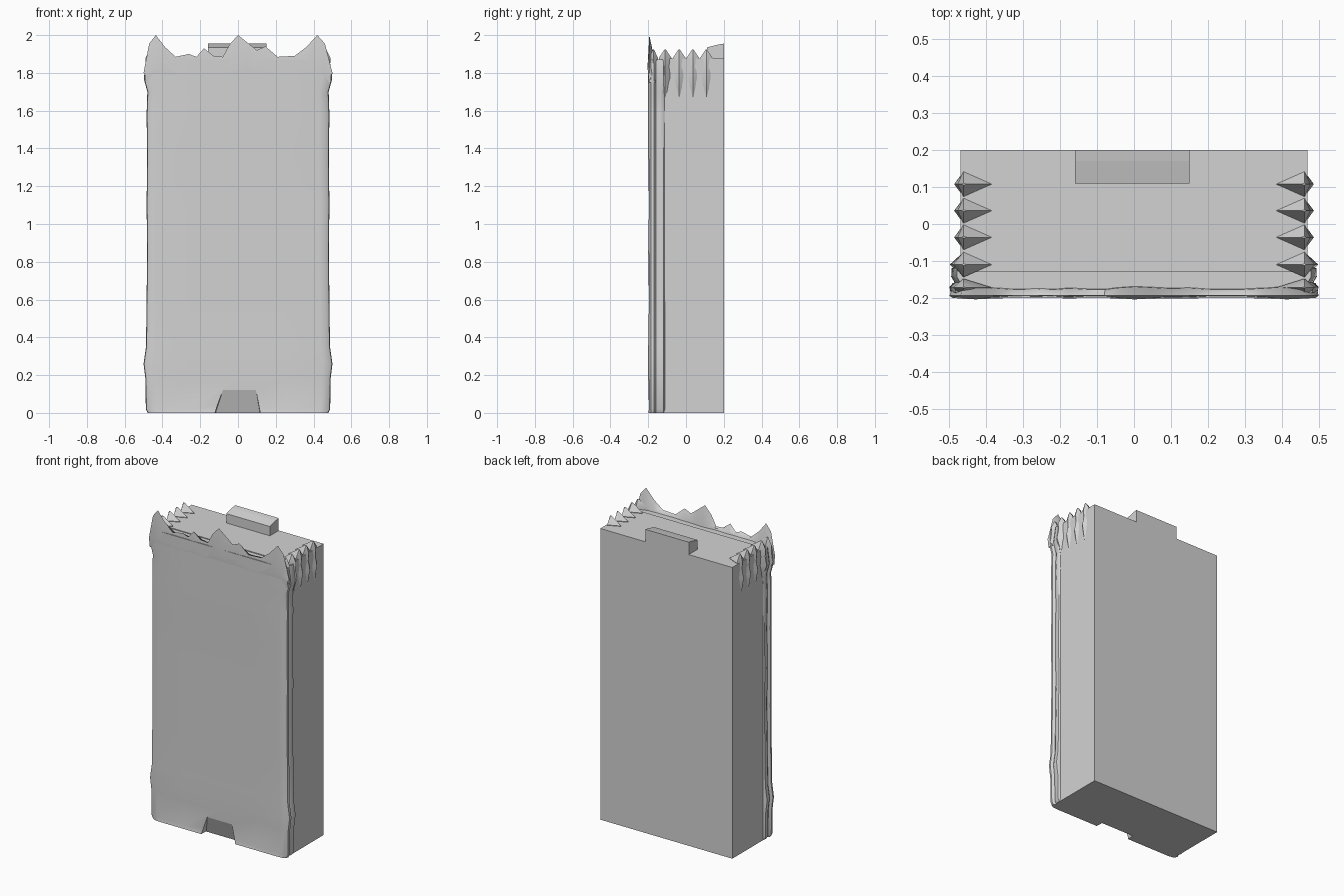
import bpy, random

if "Cube" in bpy.data.objects:
    bpy.data.objects.remove(bpy.data.objects["Cube"])
random.seed(4)

stone = bpy.data.materials.new("light_grey")
stone.diffuse_color = (0.65, 0.65, 0.65, 1)
stone.use_nodes = True
stone.node_tree.nodes["Principled BSDF"].inputs["Base Color"].default_value = stone.diffuse_color


def make(name, verts, faces, smooth=None):
    me = bpy.data.meshes.new(name)
    me.from_pydata(verts, [], faces)
    me.materials.append(stone)
    ob = bpy.data.objects.new(name, me)
    bpy.context.collection.objects.link(ob)
    bpy.ops.object.select_all(action='DESELECT')
    ob.select_set(True)
    bpy.context.view_layer.objects.active = ob
    bpy.ops.object.mode_set(mode='EDIT')
    bpy.ops.mesh.select_all(action='SELECT')
    bpy.ops.mesh.normals_make_consistent(inside=False)
    bpy.ops.object.mode_set(mode='OBJECT')
    if smooth:
        bpy.ops.object.shade_smooth_by_angle(angle=smooth)
    return ob


def loft(name, rings, smooth=None):
    """Skin closed rings of equal length and cap both ends."""
    n = len(rings[0])
    verts = [p for r in rings for p in r]
    faces = [(k * n + i, k * n + (i + 1) % n, (k + 1) * n + (i + 1) % n, (k + 1) * n + i)
             for k in range(len(rings) - 1) for i in range(n)]
    faces += [tuple(range(n)), tuple(range(len(verts) - n, len(verts)))]
    return make(name, verts, faces, smooth)


def box(name, x0, x1, y0, y1, z0, z1):
    return loft(name, [[(x0, y0, z), (x1, y0, z), (x1, y1, z), (x0, y1, z)] for z in (z0, z1)])


# main body
box("body", -0.47, 0.47, -0.13, 0.2, 0, 1.875)

# tab on the back edge, slightly dished on top
loft("back_tab", [[(x, 0.11, 1.87), (x, 0.2, 1.87), (x, 0.2, 1.955), (x, 0.17, 1.95), (x, 0.11, 1.935)]
                  for x in (-0.16, 0.15)])

# front slab with rounded edges, a side groove and a bulging outline
outline = [(0, .478), (.02, .488), (.18, .49), (.26, .5), (.35, .487), (.6, .484), (.85, .481),
           (1.1, .484), (1.35, .481), (1.58, .484), (1.7, .48), (1.77, .499), (1.87, .485)]
rings = []
for z, w in outline:
    g = random.uniform(-0.004, 0.004)
    f = -0.2 if z not in (.02, .6, 1.1) else -0.196
    half = [(w - 0.24, f), (w - 0.05, f), (w - 0.02, -0.196), (w - 0.003, -0.185), (w, -0.17),
            (w - 0.014, -0.158), (w - 0.005, -0.14 + g), (w - 0.006, -0.12), (0.465, -0.108)]
    ring = [(x, y, z) for x, y in half]
    ring += [(-x, y, z) for x, y in reversed(half)] + [(0, f, z)]
    rings.append(ring)
slab = loft("front_slab", rings, 0.7)

# sloping notch at the foot of the slab
cutter = make("notch_cutter",
              [(-.14, -.25, -.05), (.13, -.25, -.05), (.10, -.25, .125), (-.085, -.25, .125),
               (-.135, -.135, -.05), (.125, -.135, -.05), (.095, -.198, .12), (-.08, -.198, .12)],
              [(0, 1, 2, 3), (4, 5, 6, 7), (0, 1, 5, 4), (1, 2, 6, 5), (2, 3, 7, 6), (3, 0, 4, 7)])
cutter.hide_render = True
cutter.hide_viewport = True
mod = slab.modifiers.new("notch", 'BOOLEAN')
mod.operation, mod.object, mod.solver = 'DIFFERENCE', cutter, 'EXACT'

# jagged crest along the front: a thin wedge swept across x
crest = [(-.5, 1.80), (-.47, 1.955), (-.435, 2.0), (-.385, 1.935), (-.33, 1.885), (-.26, 1.9),
         (-.22, 1.885), (-.18, 1.93), (-.13, 1.89), (-.08, 1.885), (-.045, 1.95), (0, 2.0),
         (.05, 1.96), (.1, 1.92), (.145, 1.94), (.21, 1.885), (.3, 1.89), (.36, 1.935),
         (.42, 2.0), (.46, 1.955), (.5, 1.80)]
rings = []
for x, z in crest:
    k = max(0, (z - 1.88) / 0.12)
    s = 0.985
    rings.append([(x * s, -0.195, 1.75), (x * s, -0.2 - 0.004 * k, 1.79 + 0.04 * k), (x, -0.194, z),
                  (x * s, -0.178 + 0.008 * k, min(z - 0.005, 1.885)), (x * s, -0.16, 1.75)])
loft("front_crest", rings, 0.9)

# pointed ribs down both upper sides
for side, label in ((-1, "left"), (1, "right")):
    for i, y in enumerate((0.108, 0.036, -0.036, -0.11, -0.172)):
        e = 0.012 if i > 2 else 0
        d = 0.034 if i < 4 else 0.024
        rings = []
        for z, out, inn, wid in ((1.67, .471, .455, .4), (1.72, .478, .45, .8), (1.775, .487 + e, .44, 1),
                                 (1.83, .475 + e, .42, .85), (1.878, .478 + e, .385, 1),
                                 (1.925, .466, .452, .08)):
            m = 0.462
            rings.append([(side * out, y, z), (side * m, y + d * wid, z),
                          (side * inn, y, z), (side * m, y - d * wid, z)])
        loft(f"{label}_rib_{i + 1}", rings, 0.6)
